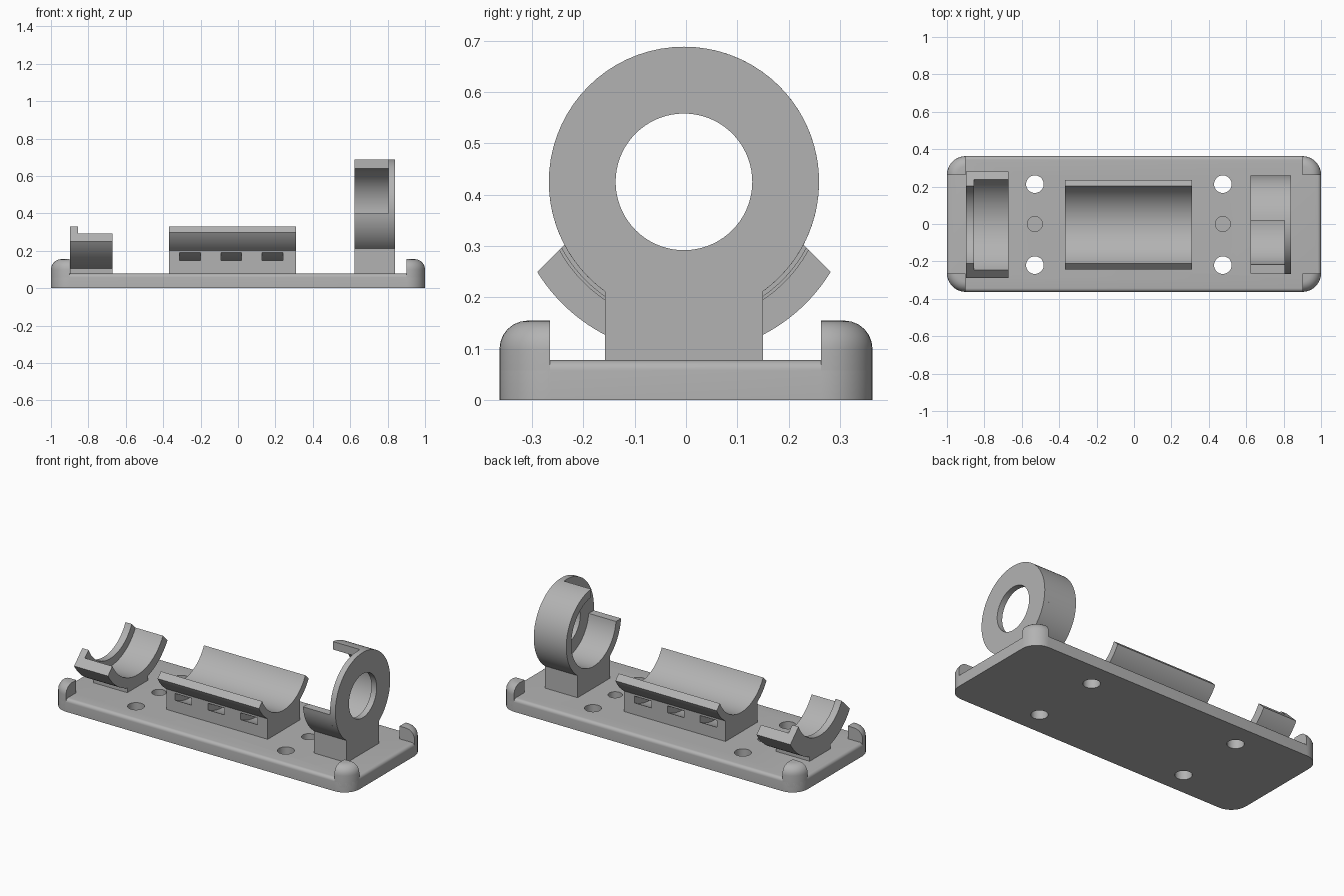
import bpy, bmesh
from math import pi, sin, cos, acos, asin, sqrt

cube = bpy.data.objects.get("Cube")
if cube:
    bpy.data.objects.remove(cube)

grey = bpy.data.materials.new("grey plastic")
grey.use_nodes = True
GREY = (0.45, 0.45, 0.45, 1)
grey.diffuse_color = GREY
grey.node_tree.nodes["Principled BSDF"].inputs["Base Color"].default_value = GREY

AXIS_Y, AXIS_Z = -0.004, 0.425    # shared axis of the ring and cradles
RIM = 0.11                        # height of the 45 degree rim wedge above the axis
parts = []


def finish(name, bm):
    bmesh.ops.remove_doubles(bm, verts=bm.verts, dist=1e-5)
    bmesh.ops.recalc_face_normals(bm, faces=bm.faces)
    mesh = bpy.data.meshes.new(name)
    bm.to_mesh(mesh)
    bm.free()
    mesh.materials.append(grey)
    ob = bpy.data.objects.new(name, mesh)
    bpy.context.collection.objects.link(ob)
    parts.append(ob)
    return ob


def arc(r, a0, a1, n=48):
    steps = [a0 + (a1 - a0) * i / n for i in range(n + 1)]
    return [(AXIS_Y + r * cos(a), AXIS_Z + r * sin(a)) for a in steps]


def strip(name, x0, x1, inner, outer):
    """Solid between two matching y-z curves, extruded along x."""
    bm = bmesh.new()
    rings = [[bm.verts.new((x, *p)) for x, p in
              ((x0, a), (x1, a), (x1, b), (x0, b))] for a, b in zip(inner, outer)]
    for p, q in zip(rings, rings[1:]):
        for k in range(4):
            m = (k + 1) % 4
            bm.faces.new((p[k], p[m], q[m], q[k]))
    if (inner[0][0] - inner[-1][0]) ** 2 + (inner[0][1] - inner[-1][1]) ** 2 > 1e-8:
        bm.faces.new(rings[0])
        bm.faces.new(rings[-1])
    return finish(name, bm)


def box(name, x0, x1, y0, y1, z0, z1):
    return strip(name, x0, x1, [(y0, z1), (y1, z1)], [(y0, z0), (y1, z0)])


def trough(name, x0, x1, r, R):
    """Cradle shell whose rims lie on a 45 degree wedge."""
    def curve(rad):
        a = acos(RIM / (sqrt(2) * rad)) - pi / 4
        return arc(rad, pi + a, 2 * pi - a)
    return strip(name, x0, x1, curve(r), curve(R))


def saddle(name, x0, x1, r, half):
    """Pedestal with a concave top that meets a round part."""
    a = asin(half / r)
    top = arc(r, 1.5 * pi - a, 1.5 * pi + a, 24)
    return strip(name, x0, x1, top, [(y, 0.07) for y, z in top])


def slab(name, z0, z1, fillet):
    """Rounded rectangle with a rounded top edge."""
    bm = bmesh.new()
    bmesh.ops.create_cube(bm, size=1)
    for v in bm.verts:
        v.co = (v.co.x * 2, v.co.y * 0.726, z1 if v.co.z > 0 else z0)
    upright = [e for e in bm.edges if abs(e.verts[0].co.z - e.verts[1].co.z) > 0.01]
    bmesh.ops.bevel(bm, geom=upright, offset=0.1, segments=10, profile=0.5, affect='EDGES')
    rim = [e for e in bm.edges if all(v.co.z > z1 - 1e-4 for v in e.verts)]
    bmesh.ops.bevel(bm, geom=rim, offset=fillet, segments=6, profile=0.5, affect='EDGES')
    return finish(name, bm)


def cylinder(name, x, y, r, z0, z1):
    bm = bmesh.new()
    bmesh.ops.create_cone(bm, cap_ends=True, segments=40, radius1=r, radius2=r, depth=z1 - z0)
    bmesh.ops.translate(bm, verts=bm.verts, vec=(x, y, (z0 + z1) / 2))
    return finish(name, bm)


def cut(target, cutters):
    for c in cutters:
        c.hide_render = True
        mod = target.modifiers.new("cut", 'BOOLEAN')
        mod.operation, mod.solver, mod.object = 'DIFFERENCE', 'EXACT', c
    dg = bpy.context.evaluated_depsgraph_get()
    mesh = bpy.data.meshes.new_from_object(target.evaluated_get(dg))
    target.modifiers.clear()
    target.data = mesh
    for c in cutters:
        parts.remove(c)
        bpy.data.objects.remove(c)


# Base plate with four through holes and two blind centre holes
base = slab("base_plate", 0, 0.078, 0.02)
holes = []
for x in (-0.53, 0.475):
    for y in (-0.22, 0.213):
        holes.append(cylinder("hole_cutter", x, y, 0.047, -0.1, 0.2))
    holes.append(cylinder("blind_cutter", x, 0, 0.04, 0.03, 0.2))
cut(base, holes)

# Corner posts: a taller rounded slab with a cross removed
posts = slab("corner_posts", 0.03, 0.155, 0.055)
cut(posts, [box("cross_cutter_a", -0.9, 0.9, -1, 1, -0.1, 0.5),
            box("cross_cutter_b", -1.5, 1.5, -0.265, 0.263, -0.1, 0.5)])

# Middle cradle on a block with three curved strap channels
trough("middle_trough", -0.37, 0.31, 0.228, 0.271)
block = saddle("middle_block", -0.37, 0.31, 0.262, 0.154)
cut(block, [strip("strap_cutter", x, x + 0.112, arc(0.281, pi * 1.1, pi * 1.9),
                  arc(0.316, pi * 1.1, pi * 1.9)) for x in (-0.312, -0.092, 0.128)])

# End cradle with a raised lip
trough("end_trough", -0.897, -0.67, 0.276, 0.335)
trough("end_lip", -0.897, -0.855, 0.228, 0.28)
saddle("end_foot", -0.897, -0.67, 0.315, 0.1)

# Ring holder: end plate with a hole, open-sided shell and pedestal
R_IN, R_OUT = 0.215, 0.263
strip("ring_plate", 0.805, 0.84, arc(0.133, 0, 2 * pi, 72), arc(R_OUT, 0, 2 * pi, 72))


def shell_curve(r):
    return arc(r, pi + asin(0.025 / r), 2 * pi + acos(0.024 / r), 60)


strip("ring_shell", 0.622, 0.806, shell_curve(R_IN), shell_curve(R_OUT))
saddle("ring_pedestal", 0.622, 0.84, 0.24, 0.154)

# Smooth the round faces, keep edges sharp
bpy.ops.object.select_all(action='DESELECT')
for ob in parts:
    ob.select_set(True)
bpy.context.view_layer.objects.active = parts[0]
bpy.ops.object.shade_smooth_by_angle(angle=0.5)
